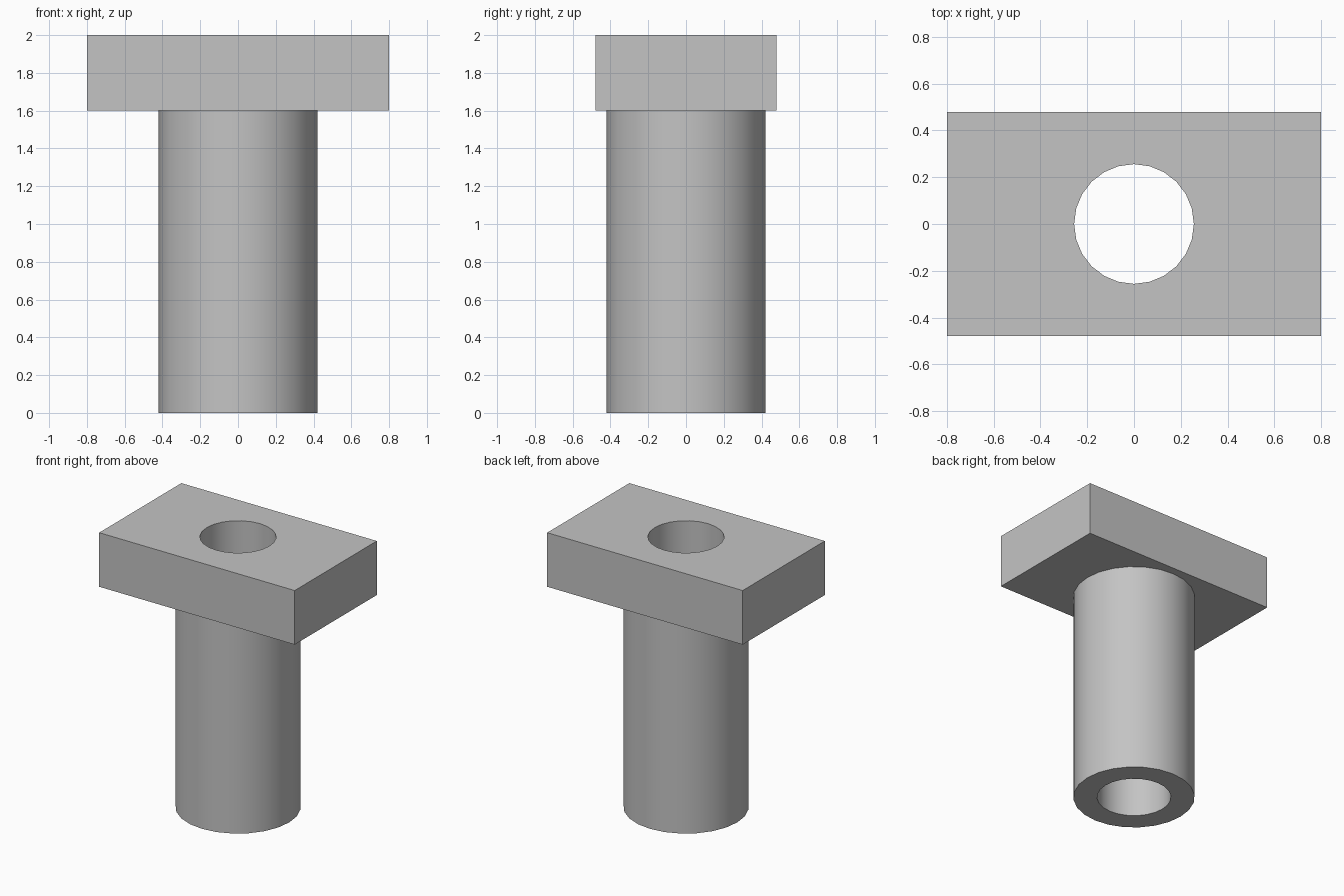
import bpy
import math

cube = bpy.data.objects.get("Cube")
if cube:
    bpy.data.objects.remove(cube, do_unlink=True)

SIDES = 24
PLATE = (1.6, 0.96, 0.4)
HEIGHT = 2.0
SHAFT_RADIUS = 0.42
BORE_RADIUS = 0.256

grey = bpy.data.materials.new("plain_grey")
grey.use_nodes = True
colour = (0.55, 0.55, 0.55, 1)
grey.diffuse_color = colour
grey.node_tree.nodes["Principled BSDF"].inputs["Base Color"].default_value = colour


def cylinder(name, radius, bottom, top):
    bpy.ops.mesh.primitive_cylinder_add(
        vertices=SIDES, radius=radius, depth=top - bottom,
        location=(0, 0, (bottom + top) / 2))
    obj = bpy.context.object
    obj.name = name
    obj.data.materials.append(grey)
    return obj


def combine(target, other, operation):
    mod = target.modifiers.new(operation.lower(), "BOOLEAN")
    mod.object = other
    mod.operation = operation
    mod.solver = "EXACT"
    bpy.context.view_layer.objects.active = target
    bpy.ops.object.modifier_apply(modifier=mod.name)
    bpy.data.objects.remove(other, do_unlink=True)


# Rectangular head plate
plate_bottom = HEIGHT - PLATE[2]
bpy.ops.mesh.primitive_cube_add(size=1, location=(0, 0, HEIGHT - PLATE[2] / 2))
body = bpy.context.object
body.name = "flanged_sleeve"
body.scale = PLATE
bpy.ops.object.transform_apply(location=True, rotation=False, scale=True)
body.data.materials.append(grey)

# Round shaft, joined into the plate
combine(body, cylinder("shaft", SHAFT_RADIUS, 0, plate_bottom + 0.2), "UNION")

# Bore running through the whole length
combine(body, cylinder("bore_cutter", BORE_RADIUS, -0.1, HEIGHT + 0.1), "DIFFERENCE")

# Smooth round walls, crisp edges
bpy.ops.object.select_all(action="DESELECT")
body.select_set(True)
bpy.context.view_layer.objects.active = body
bpy.ops.object.shade_smooth_by_angle(angle=math.radians(30))
